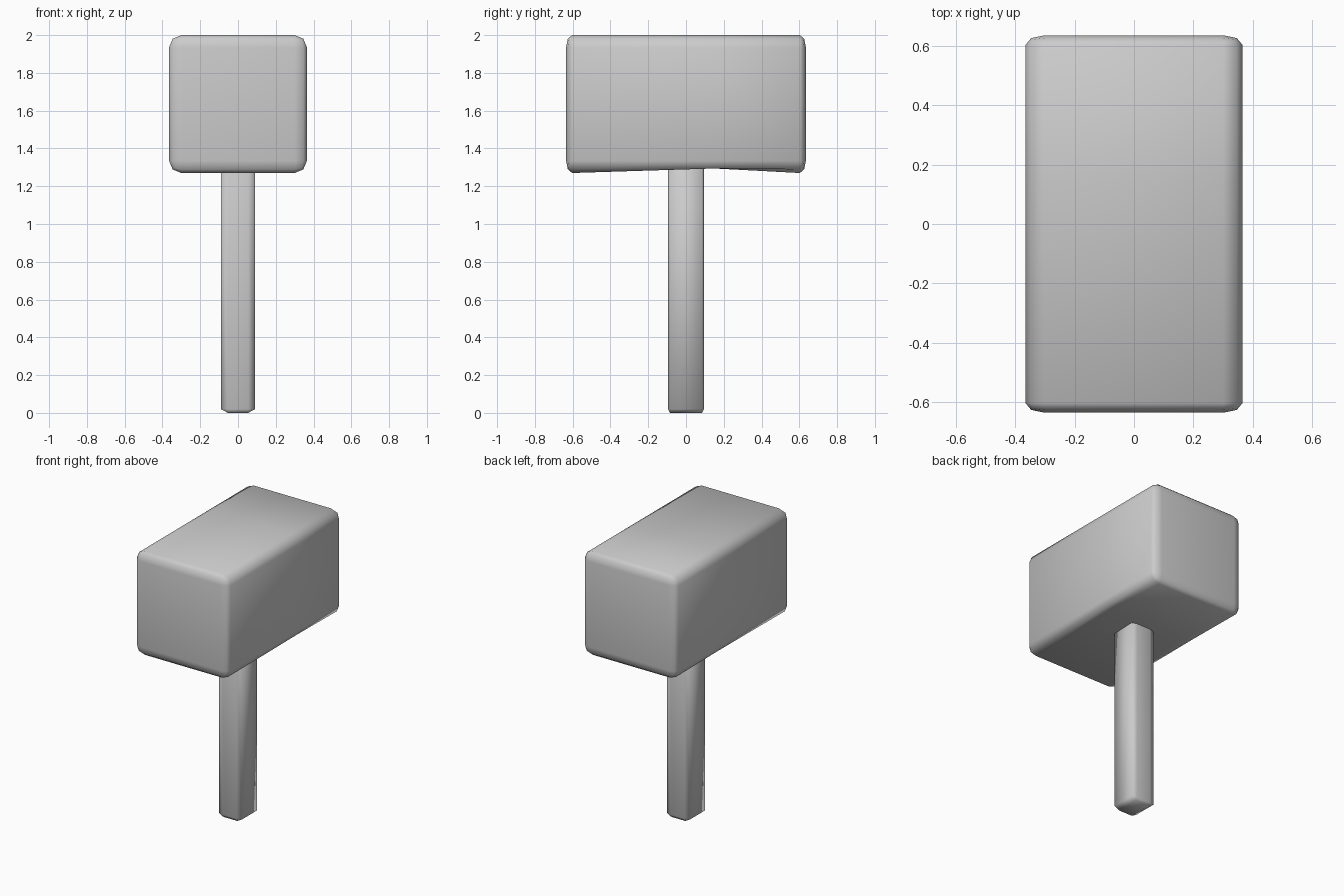
import bpy, bmesh
from mathutils import Vector

if "Cube" in bpy.data.objects:
    bpy.data.objects.remove(bpy.data.objects["Cube"])


def rounded_box(name, lo, hi, bevel, segments, stretch=(1, 1, 1), dip=None):
    """Box between two corners; stretch makes the bevel uneven per axis."""
    lo, hi, s = Vector(lo), Vector(hi), Vector(stretch)
    size, mid = hi - lo, (hi + lo) / 2
    bm = bmesh.new()
    bmesh.ops.create_cube(bm, size=1)
    for v in bm.verts:
        v.co = Vector([v.co[i] * size[i] / s[i] for i in range(3)])
    bmesh.ops.bevel(bm, geom=bm.edges[:], offset=bevel, segments=segments,
                    profile=0.5, affect='EDGES')
    for v in bm.verts:
        v.co = Vector([v.co[i] * s[i] + mid[i] for i in range(3)])
    # shallow hollow across the underside
    if dip:
        y, depth = dip
        bmesh.ops.bisect_plane(bm, geom=bm.verts[:] + bm.edges[:] + bm.faces[:],
                               plane_co=(0, y, 0), plane_no=(0, 1, 0))
        for v in bm.verts:
            if abs(v.co.y - y) < 1e-4 and v.co.z < lo.z + depth:
                v.co.z = lo.z + depth
    mesh = bpy.data.meshes.new(name)
    bmesh.ops.recalc_face_normals(bm, faces=bm.faces[:])
    bm.to_mesh(mesh)
    bm.free()
    for p in mesh.polygons:
        p.use_smooth = True
    obj = bpy.data.objects.new(name, mesh)
    bpy.context.collection.objects.link(obj)
    return obj


# Mallet head: wide rounding on the long edges, shallow at the striking ends
rounded_box("mallet_head", (-0.365, -0.635, 1.27), (0.365, 0.635, 2.0),
            0.065, 2, (1, 0.5, 1), dip=(0.15, 0.024))

# Handle: square shaft with softened edges, running up into the head
rounded_box("handle", (-0.09, -0.095, 0), (0.09, 0.095, 1.36),
            0.02, 1, (1.8, 0.5, 1))
